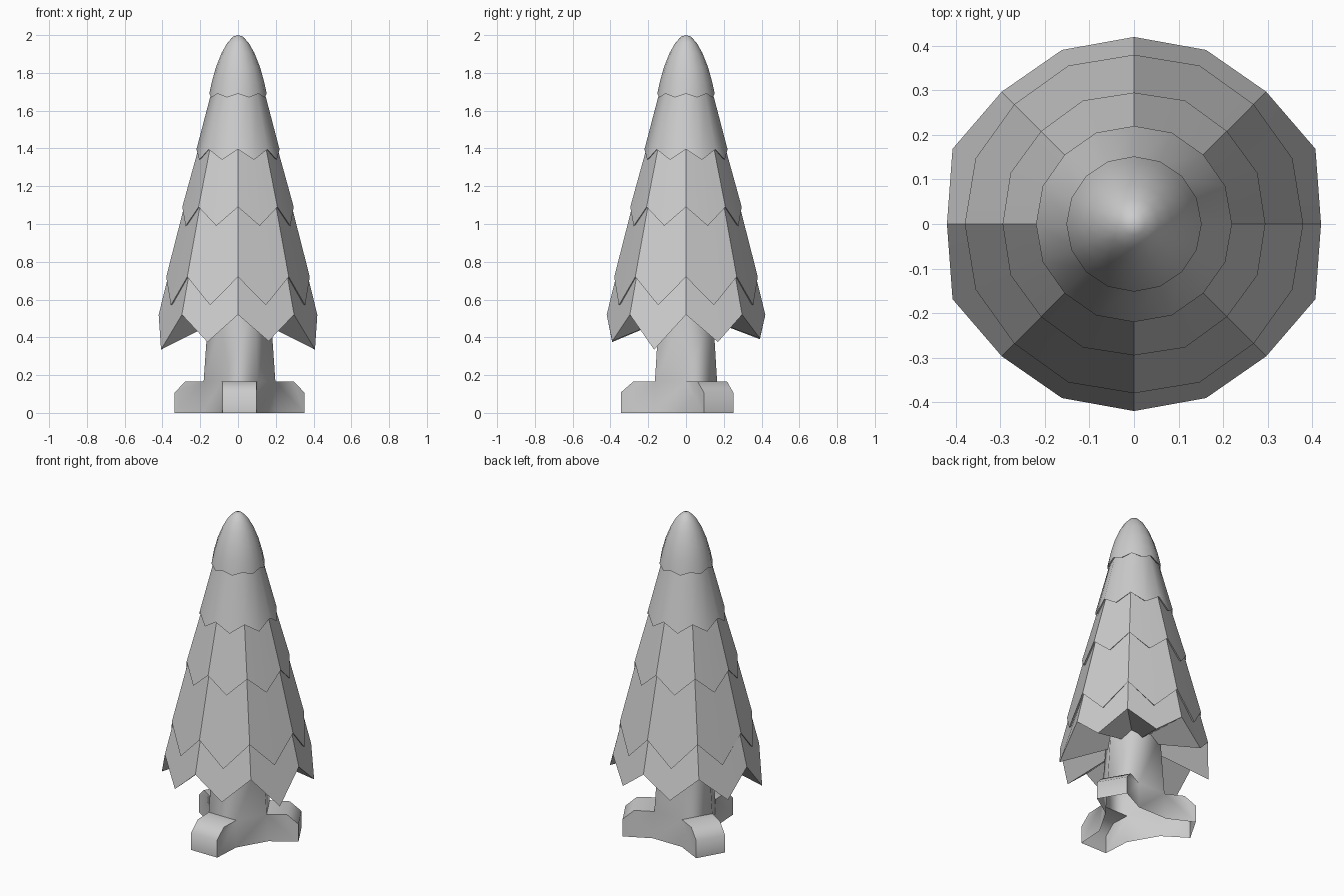
import bpy, bmesh
from math import sin, cos, pi, radians

if "Cube" in bpy.data.objects:
    bpy.data.objects.remove(bpy.data.objects["Cube"])

N = 16


def finish(bm, name, angle):
    bmesh.ops.recalc_face_normals(bm, faces=bm.faces)
    me = bpy.data.meshes.new(name)
    bm.to_mesh(me)
    bm.free()
    ob = bpy.data.objects.new(name, me)
    bpy.context.collection.objects.link(ob)
    bpy.ops.object.select_all(action='DESELECT')
    bpy.context.view_layer.objects.active = ob
    ob.select_set(True)
    bpy.ops.object.shade_smooth_by_angle(angle=radians(angle))
    return ob


def zigzag_ring(bm, r_high, z_high, r_low, z_low):
    # even points are notches (high), odd points are branch tips (low)
    ring = []
    for k in range(N):
        a = 2 * pi * k / N
        r, z = (r_low, z_low) if k % 2 else (r_high, z_high)
        ring.append(bm.verts.new((r * cos(a), r * sin(a), z)))
    return ring


def bridge(bm, a, b):
    n = len(a)
    for i in range(n):
        j = (i + 1) % n
        bm.faces.new((a[i], a[j], b[j], b[i]))


def fan(bm, ring, z):
    c = bm.verts.new((0, 0, z))
    for i in range(len(ring)):
        bm.faces.new((ring[i], ring[(i + 1) % len(ring)], c))


# Foliage: one stepped skin with zigzag tiers
bm = bmesh.new()
ring = zigzag_ring(bm, 0.42, 0.52, 0.423, 0.38)
tips = {1: 0.375, 3: 0.395, 5: 0.39, 7: 0.375, 9: 0.335, 11: 0.375, 13: 0.38, 15: 0.335}
for k, z in tips.items():
    r = 0.441 if k in (1, 7, 9, 15) else 0.423
    a = 2 * pi * k / N
    ring[k].co = (r * cos(a), r * sin(a), z)
fan(bm, ring, 0.54)
tiers = [(0.38, 0.72, 0.385, 0.57), (0.295, 1.09, 0.30, 0.99),
         (0.22, 1.395, 0.222, 1.34), (0.152, 1.69, 0.152, 1.67)]
for rh, zh, rl, zl in tiers:
    tuck = zigzag_ring(bm, rh - 0.011, zh + 0.006, rl - 0.011, zl + 0.006)
    bridge(bm, ring, tuck)
    ring = zigzag_ring(bm, rh, zh, rl, zl)
    bridge(bm, tuck, ring)
for r, z in [(0.139, 1.75), (0.117, 1.83), (0.087, 1.905), (0.056, 1.96), (0.025, 1.992)]:
    top = zigzag_ring(bm, r, z, r, z)
    bridge(bm, ring, top)
    ring = top
fan(bm, ring, 2.0)
finish(bm, "foliage", 40)

# Trunk: open hexagonal column with three chamfered roots
bm = bmesh.new()
CX = 0.008


def hexagon(r, z):
    return [bm.verts.new((CX + r * cos(i * pi / 3), r * sin(i * pi / 3), z)) for i in range(6)]


low, mid, high = hexagon(0.2, 0), hexagon(0.19, 0.165), hexagon(0.164, 0.54)
bridge(bm, mid, high)
for i in range(6):
    j = (i + 1) % 6
    if i % 2:
        bm.faces.new((low[i], low[j], mid[j], mid[i]))
        continue
    a = (i + 0.5) * pi / 3

    def pt(d, s, z):
        return bm.verts.new((CX + d * cos(a) - s * sin(a), d * sin(a) + s * cos(a), z))

    left, right = [[pt(0.345, s, 0), pt(0.345, s, 0.108), pt(0.28, s, 0.165)]
                   for s in (-0.09, 0.09)]
    bm.faces.new((left[0], right[0], right[1], left[1]))
    bm.faces.new((left[1], right[1], right[2], left[2]))
    bm.faces.new((left[2], right[2], mid[j], mid[i]))
    bm.faces.new((low[i], left[0], left[1], left[2], mid[i]))
    bm.faces.new((low[j], mid[j], right[2], right[1], right[0]))
finish(bm, "trunk_with_roots", 65)
